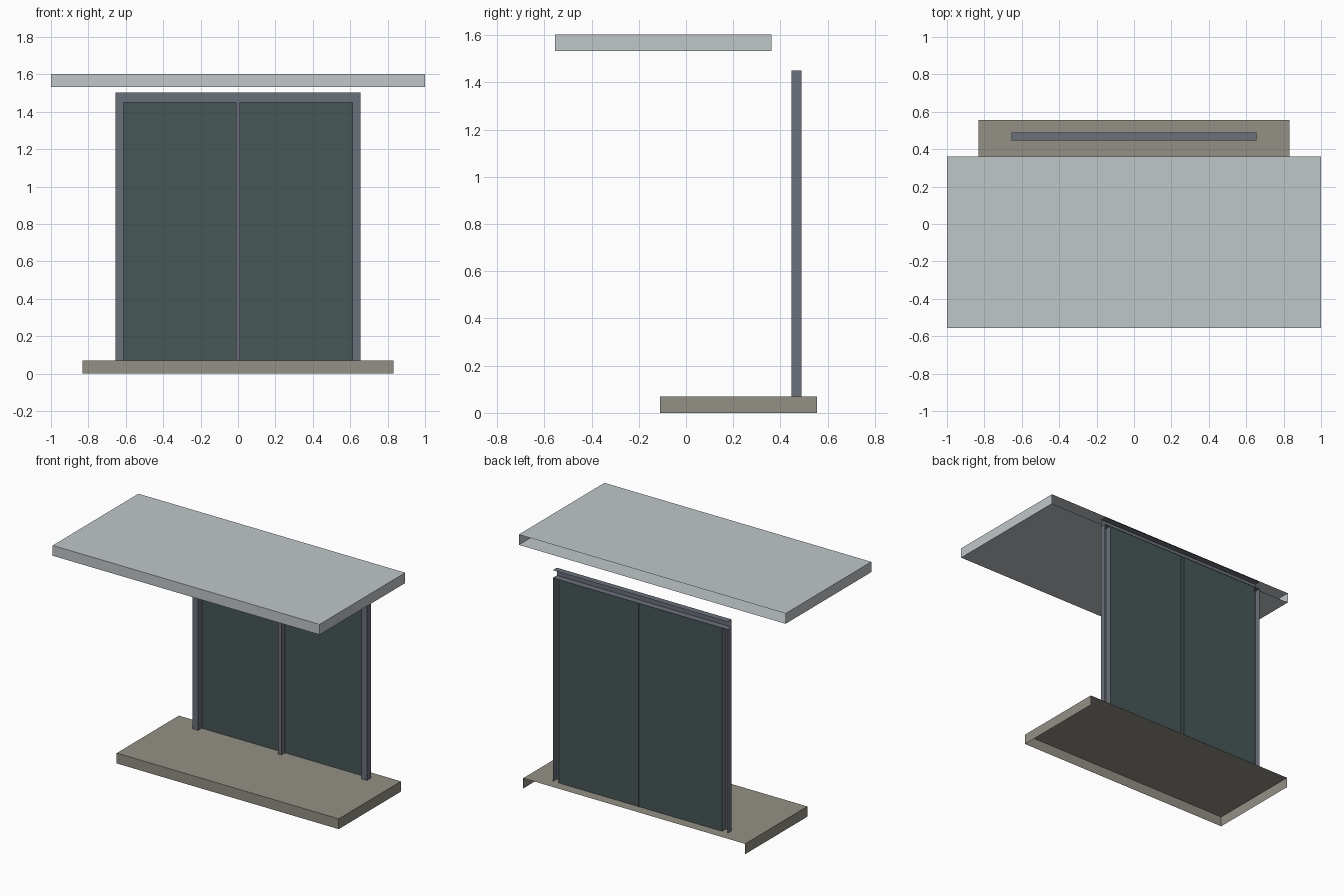
import bpy
import bmesh

default = bpy.data.objects.get("Cube")
if default:
    bpy.data.objects.remove(default, do_unlink=True)


def material(name, rgb):
    mat = bpy.data.materials.new(name)
    mat.use_nodes = True
    mat.diffuse_color = (*rgb, 1)
    mat.node_tree.nodes["Principled BSDF"].inputs["Base Color"].default_value = (*rgb, 1)
    return mat


pale_grey = material("pale grey panel", (0.53, 0.565, 0.59))
stone = material("warm stone", (0.296, 0.279, 0.238))
metal = material("slate metal", (0.147, 0.162, 0.195))
glass = material("dark green glass", (0.061, 0.095, 0.095))

SIDES = {"left": (1, 0, 0), "right": (-1, 0, 0), "back": (0, 1, 0),
         "front": (0, -1, 0), "top": (0, 0, 1), "bottom": (0, 0, -1)}


def shell(name, mat, x, y, z, open_sides=()):
    """Thin-walled box spanning the given ranges, with some sides left open."""
    bm = bmesh.new()
    bmesh.ops.create_cube(bm, size=1)
    bm.normal_update()
    unwanted = [f for f in bm.faces
                if any(f.normal.dot(SIDES[s]) > 0.9 for s in open_sides)]
    bmesh.ops.delete(bm, geom=unwanted, context="FACES")
    for v in bm.verts:
        for axis, (low, high) in enumerate((x, y, z)):
            v.co[axis] = high if v.co[axis] > 0 else low
    mesh = bpy.data.meshes.new(name)
    bm.to_mesh(mesh)
    bm.free()
    mesh.materials.append(mat)
    obj = bpy.data.objects.new(name, mesh)
    bpy.context.collection.objects.link(obj)
    return obj


FRAME_Y = (0.447, 0.49)
FLOOR, HEAD = 0.07, 1.45
OUTER, INNER = 0.655, 0.612

# Canopy, open towards the wall
shell("canopy", pale_grey, (-1, 1), (-0.555, 0.362), (1.532, 1.602), ["back"])

# Doorstep, open underneath and towards the wall
shell("doorstep", stone, (-0.832, 0.832), (-0.11, 0.555), (0, FLOOR), ["back", "bottom"])

# Door frame channels, open at the back and at their ends
ends = ["back", "top", "bottom"]
for side, (a, b) in {"left": (INNER, OUTER), "right": (-OUTER, -INNER)}.items():
    shell(side + "_post", metal, (a, b), FRAME_Y, (FLOOR, HEAD), ends)
shell("centre_mullion", metal, (-0.012, 0.012), FRAME_Y, (FLOOR, HEAD), ends)
shell("head_rail", metal, (-OUTER, OUTER), FRAME_Y, (HEAD, 1.502),
      ["back", "left", "right"])

# Glazing sheet set at the back of the frame
shell("glazing", glass, (-INNER, INNER), (0.486, 0.488), (FLOOR, HEAD),
      ["back", "left", "right", "top", "bottom"])
